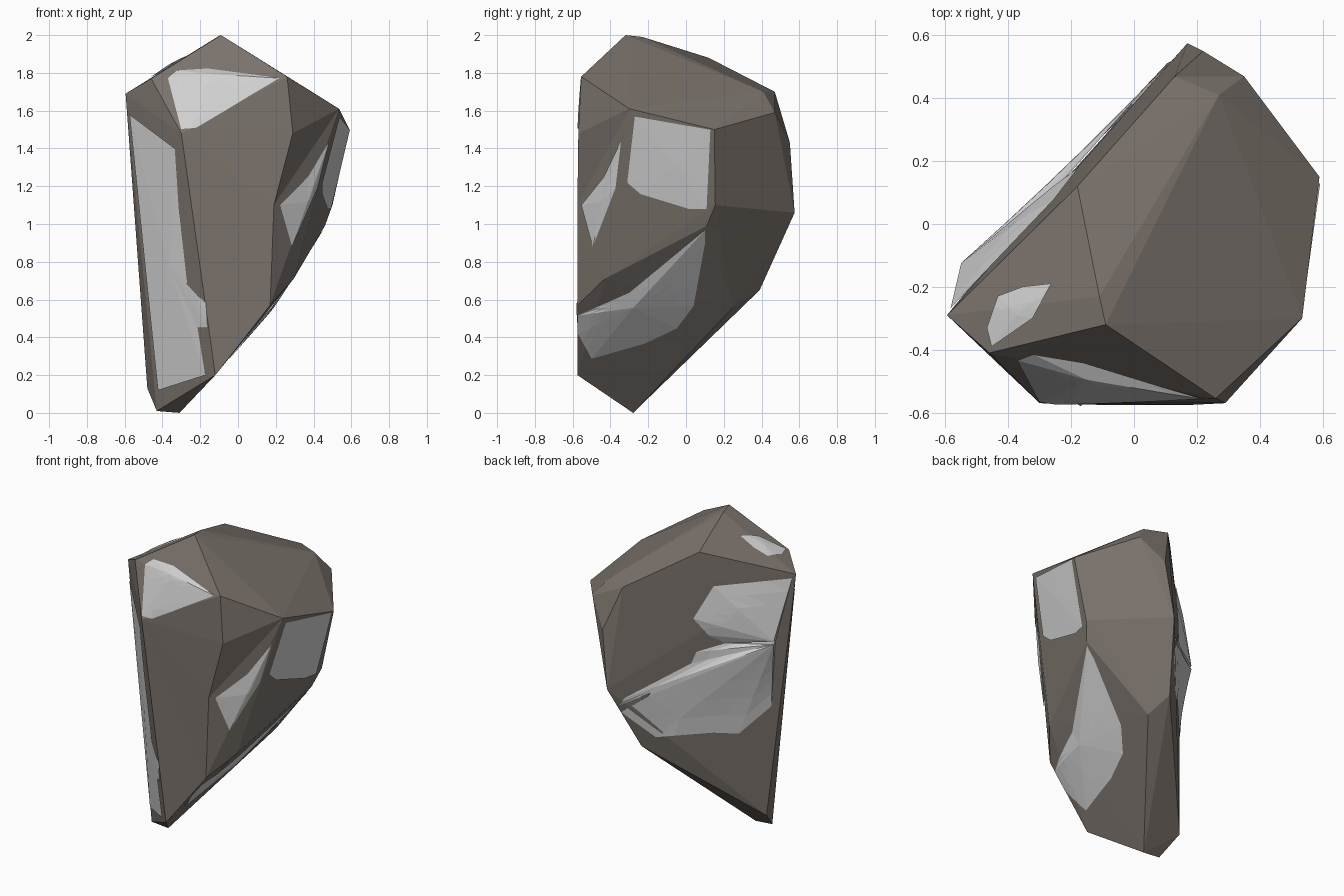
import bpy, bmesh, math
from mathutils import Vector
from mathutils.bvhtree import BVHTree

if "Cube" in bpy.data.objects:
    bpy.data.objects.remove(bpy.data.objects["Cube"])


def material(name, rgb):
    m = bpy.data.materials.new(name)
    m.diffuse_color = (*rgb, 1)
    m.use_nodes = True
    m.node_tree.nodes["Principled BSDF"].inputs["Base Color"].default_value = m.diffuse_color
    return m


STONE = material("brown stone", (0.195, 0.168, 0.147))
MINERAL = material("pale mineral", (0.64, 0.64, 0.64))


def add_object(name, bm, mat):
    me = bpy.data.meshes.new(name)
    bm.to_mesh(me)
    me.materials.append(mat)
    ob = bpy.data.objects.new(name, me)
    bpy.context.collection.objects.link(ob)
    return ob


# Rock body: hull around its corner points
crown = [(-.595, -.29, 1.69), (-.46, -.41, 1.77), (-.09, -.32, 2), (-.11, -.23, 1.99),
         (-.18, .12, 1.88), (.13, .47, 1.70), (.27, .41, 1.70)]
sides = [(.22, .55, 1.43), (.17, .575, 1.06), (.35, .47, 1.59), (.59, .15, 1.5),
         (.535, -.30, 1.61), (.26, -.555, 1.78), (-.30, -.57, 1.48),
         (.50, .155, 1.10), (.46, .11, .99), (.295, -.43, .71)]
foot = [(.05, .39, .65), (.10, .25, .56), (-.12, -.575, .20), (-.48, -.15, .13),
        (-.43, -.28, .01), (-.31, -.28, 0)]
bm = bmesh.new()
for p in crown + sides + foot:
    bm.verts.new(p)
n = bm.verts.new((.29, -.57, 1.48))
w = bm.verts.new((.17, -.575, .57))
bmesh.ops.convex_hull(bm, input=bm.verts[:])
loose = [v for v in bm.verts if not v.link_faces and v not in (n, w)]
bmesh.ops.delete(bm, geom=loose, context='VERTS')
# shallow dent in the front right edge
edge = bm.edges.get((n, w))
if edge:
    res = bmesh.ops.subdivide_edges(bm, edges=[edge], cuts=1)
    for g in res['geom_inner']:
        if isinstance(g, bmesh.types.BMVert):
            g.co = (.19, -.575, 1.10)
bmesh.ops.triangulate(bm, faces=bm.faces[:])
bmesh.ops.recalc_face_normals(bm, faces=bm.faces[:])
add_object("rock_body", bm, STONE)
tree = BVHTree.FromBMesh(bm)

# Drawing frames: sideways axis, up axis, outward axis
FRONT = (Vector((1, 0, 0)), Vector((0, 0, 1)), Vector((0, -1, 0)))
RIGHT = (Vector((0, 1, 0)), Vector((0, 0, 1)), Vector((1, 0, 0)))
TOP = (Vector((1, 0, 0)), Vector((0, 1, 0)), Vector((0, 0, 1)))
a, e = math.radians(35), math.radians(20)
BACK = (Vector((-math.cos(a), -math.sin(a), 0)),
        Vector((math.sin(e) * math.sin(a), -math.sin(e) * math.cos(a), math.cos(e))),
        Vector((-math.cos(e) * math.sin(a), math.cos(e) * math.cos(a), math.sin(e))))


def on_rock(frame, p, lift):
    u, v, out = frame
    start = u * p[0] + v * p[1] + out * 4
    hit, nor, _, _ = tree.ray_cast(start, -out)
    if hit is None:
        hit, nor, _, _ = tree.find_nearest(u * p[0] + v * p[1])
    return hit + nor * 0.006 + out * lift


def patch(name, frame, outline, peak, lift, falloff=1):
    """Mineral facet: outline laid on the rock, rising in rings to a peak."""
    b = bmesh.new()
    pts = []
    for i, p in enumerate(outline):
        p, q = Vector(p), Vector(outline[(i + 1) % len(outline)])
        pts += [p, p.lerp(q, 1 / 3), p.lerp(q, 2 / 3)]
    peak = Vector(peak)
    rings = [[b.verts.new(on_rock(frame, peak.lerp(p, t), lift * (1 - t) ** falloff))
              for p in pts] for t in (1, .8, .6, .4, .2)]
    top = b.verts.new(on_rock(frame, peak, lift))
    for i in range(len(pts)):
        j = (i + 1) % len(pts)
        for r, s in zip(rings, rings[1:]):
            b.faces.new((r[i], r[j], s[j]))
            b.faces.new((r[i], s[j], s[i]))
        b.faces.new((rings[-1][i], rings[-1][j], top))
    for f in b.faces:
        f.normal_update()
        if f.normal.dot(frame[2]) < 0:
            f.normal_flip()
    add_object(name, b, MINERAL)
    b.free()


# Mineral patches
patch("front_top_patch", FRONT,
      [(-.37, 1.77), (-.32, 1.81), (-.16, 1.82), (.22, 1.77), (-.22, 1.51), (-.30, 1.50)],
      (-.15, 1.79), .03)
patch("front_left_patch", FRONT,
      [(-.57, 1.58), (-.33, 1.40), (-.31, 1.08), (-.26, .64), (-.17, .58), (-.16, .45),
       (-.21, .45), (-.17, .20), (-.42, .12)], (-.37, .80), .008)
patch("crown_patch", TOP,
      [(-.43, -.23), (-.35, -.20), (-.26, -.19), (-.32, -.30), (-.45, -.39), (-.465, -.33)],
      (-.37, -.29), .006)
patch("right_upper_patch", RIGHT,
      [(-.27, 1.57), (.13, 1.50), (.11, 1.08), (.02, 1.08), (-.24, 1.16), (-.31, 1.22)],
      (-.05, 1.30), .004)
patch("right_narrow_patch", RIGHT,
      [(-.55, 1.10), (-.43, 1.25), (-.34, 1.44), (-.37, 1.19), (-.49, .88)],
      (-.44, 1.12), .015)
patch("right_lower_patch", RIGHT,
      [(-.57, .52), (-.30, .64), (.10, .97), (.10, .90), (.04, .57), (-.05, .45),
       (-.22, .37), (-.50, .29), (-.57, .42)], (-.28, .56), .03)
patch("back_upper_patch", BACK,
      [(.163, 1.49), (.63, 1.53), (.53, 1.145), (.235, 1.14), (.133, 1.19), (.042, 1.294)],
      (.52, 1.15), .075)
patch("back_lower_patch", BACK,
      [(.235, 1.14), (.53, 1.145), (.506, .745), (.313, .58), (.163, .59), (-.18, .57),
       (-.337, .69), (-.41, .75), (-.367, .815), (.03, 1.02), (.06, 1.09)],
      (.52, 1.13), .075, 1.6)
bm.free()
